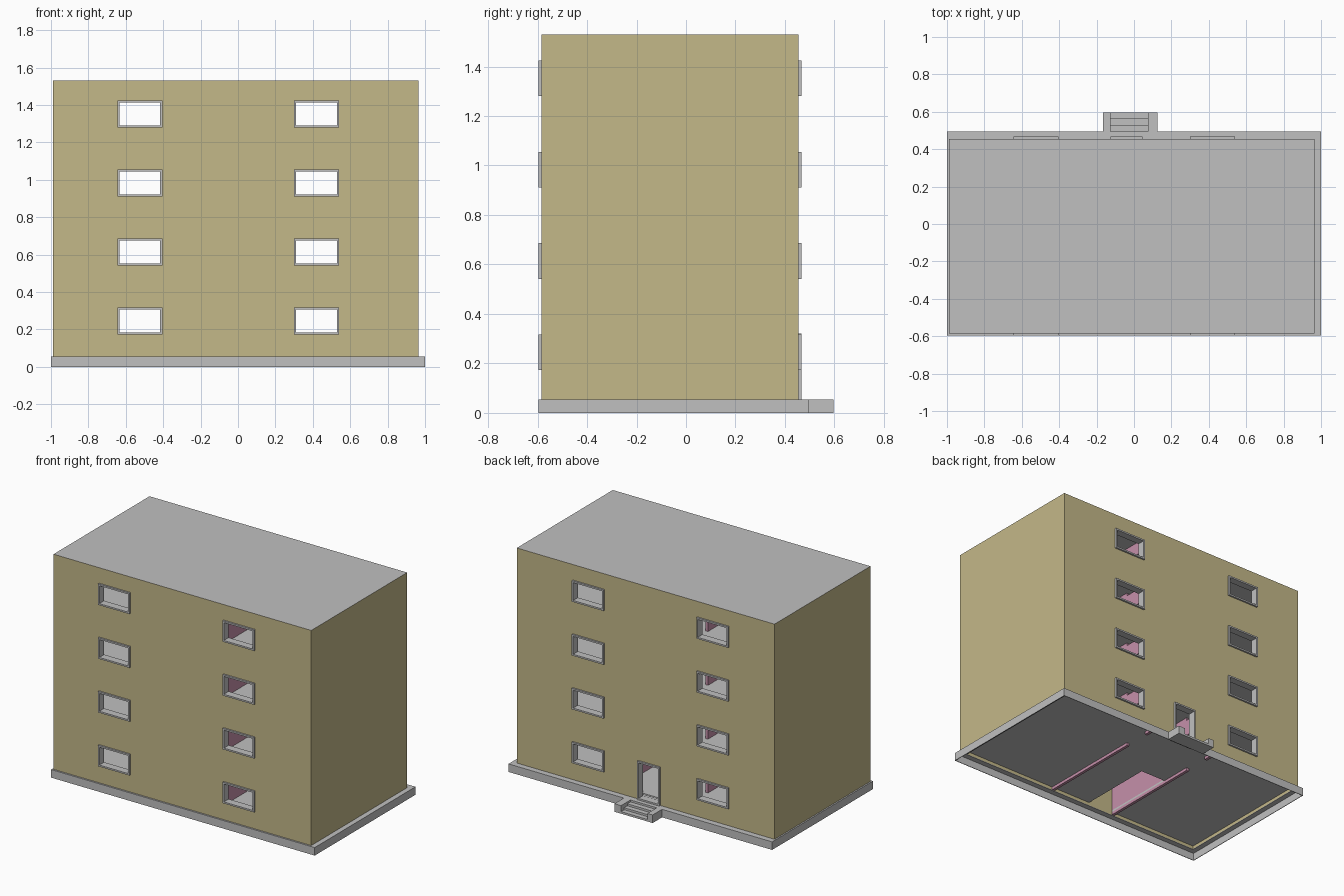
import bpy
import bmesh
from mathutils import Vector

cube = bpy.data.objects.get("Cube")
if cube:
    bpy.data.objects.remove(cube, do_unlink=True)


def material(name, rgb):
    m = bpy.data.materials.new(name)
    m.use_nodes = True
    m.diffuse_color = (*rgb, 1)
    m.node_tree.nodes["Principled BSDF"].inputs["Base Color"].default_value = (*rgb, 1)
    return m


SAND = material("sand wall", (0.55, 0.48, 0.25))
GREY = material("light grey", (0.53, 0.53, 0.53))
PINK = material("pink partition", (0.56, 0.28, 0.40))


def finish(name, bm, mat):
    mesh = bpy.data.meshes.new(name)
    bmesh.ops.recalc_face_normals(bm, faces=bm.faces)
    bm.to_mesh(mesh)
    bm.free()
    mesh.materials.append(mat)
    obj = bpy.data.objects.new(name, mesh)
    bpy.context.collection.objects.link(obj)
    return obj


def boxes(name, spans, mat):
    """One object made of boxes, each given by its x, y and z spans."""
    bm = bmesh.new()
    for span in spans:
        verts = bmesh.ops.create_cube(bm, size=1)["verts"]
        for v in verts:
            v.co = Vector([lo + (c + 0.5) * (hi - lo) for c, (lo, hi) in zip(v.co, span)])
    return finish(name, bm, mat)


def panel(name, u, v, holes, axis, span, mat):
    """Flat panel with rectangular holes, thick along the given axis."""
    us = sorted({*u, *(h[i] for h in holes for i in (0, 1))})
    vs = sorted({*v, *(h[i] for h in holes for i in (2, 3))})
    bm = bmesh.new()

    def place(a, b):
        co = [a, b]
        co.insert(axis, sum(span) / 2)
        return bm.verts.new(co)

    grid = [[place(a, b) for b in vs] for a in us]
    for i in range(len(us) - 1):
        for j in range(len(vs) - 1):
            a, b = (us[i] + us[i + 1]) / 2, (vs[j] + vs[j + 1]) / 2
            if not any(h[0] < a < h[1] and h[2] < b < h[3] for h in holes):
                bm.faces.new((grid[i][j], grid[i + 1][j], grid[i + 1][j + 1], grid[i][j + 1]))
    bmesh.ops.delete(bm, geom=[w for w in bm.verts if not w.link_faces], context='VERTS')
    obj = finish(name, bm, mat)
    mod = obj.modifiers.new("thickness", 'SOLIDIFY')
    mod.thickness = span[1] - span[0]
    mod.offset = 0
    return obj


# Main dimensions
X0, X1, Y0, Y1 = -0.99, 0.965, -0.585, 0.455
BASE, TOP, STOREY, WALL = 0.055, 1.53, 0.369, 0.03
ROOF = TOP - 0.02
BX, BY0, BY1 = 1.0, -0.597, 0.495

# Openings: x low, x high, z low, z high
windows = [(x, x + 0.24, 0.173 + k * STOREY, 0.317 + k * STOREY)
           for x in (-0.645, 0.3) for k in range(4)]
door = (-0.125, 0.045, BASE, 0.32)

# Outer walls
panel("front_wall", (X0, X1), (BASE, ROOF), windows, 1, (Y0, Y0 + WALL), SAND)
panel("back_wall", (X0, X1), (BASE, ROOF), windows + [door], 1, (Y1 - WALL, Y1), SAND)
for name, x in (("right_wall", X0), ("left_wall", X1 - WALL)):
    boxes(name, [((x, x + WALL), (Y0 + WALL, Y1 - WALL), (BASE, ROOF))], SAND)

# Flat roof with wall-coloured edges
roof = boxes("roof", [((X0, X1), (Y0, Y1), (ROOF, TOP))], GREY)
roof.data.materials.append(SAND)
for face in roof.data.polygons:
    face.material_index = 0 if abs(face.normal.z) > 0.5 else 1


# Window and door frames
def frame(name, opening, y):
    a, b, c, d = opening
    t = 0.011
    boxes(name, [((a, a + t), y, (c, d)), ((b - t, b), y, (c, d)),
                 ((a + t, b - t), y, (c, c + t)), ((a + t, b - t), y, (d - t, d))], GREY)


FRONT, BACK = (BY0, Y0 + 0.04), (Y1 - 0.04, Y1 + 0.012)
for n, w in enumerate(windows):
    frame(f"front_window_frame_{n}", w, FRONT)
    frame(f"back_window_frame_{n}", w, BACK)
frame("door_frame", door, BACK)

# Storey floors with the stairwell hole
inner_x, inner_y = (X0 + WALL, X1 - WALL), (Y0 + WALL, Y1 - WALL)
stairwell = (-0.28, -0.09, inner_y[0], -0.03)
for k in range(4):
    z = BASE + 0.02 + k * STOREY
    panel(f"floor_{k}", inner_x, inner_y, [stairwell], 2, (z, z + 0.012), GREY)

# Partitions either side of the stair hall, with a doorway on each storey
doorways = [(0.19, 0.37, BASE + k * STOREY, BASE + 0.26 + k * STOREY) for k in range(4)]
for name, x in (("right_partition", -0.3), ("left_partition", 0.2)):
    panel(name, inner_y, (BASE, ROOF), doorways, 0, (x, x + 0.02), PINK)

# Hollow plinth: thin skirt and the ledge around the walls
s = 0.004
boxes("plinth_skirt", [
    ((-BX, BX), (BY0, BY0 + s), (0, BASE)), ((-BX, BX), (BY1 - s, BY1), (0, BASE)),
    ((-BX, -BX + s), (BY0, BY1), (0, BASE)), ((BX - s, BX), (BY0, BY1), (0, BASE))], GREY)
panel("plinth_ledge", (-BX, BX), (BY0, BY1), [(*inner_x, *inner_y)], 2, (BASE - s, BASE), GREY)

# Entrance steps between two cheek walls
END = 0.597
boxes("step_cheeks", [((x0, x1), (BY1, END), (0, BASE))
                      for x0, x1 in ((-0.165, -0.125), (0.075, 0.125))], GREY)
boxes("entrance_steps", [((-0.125, 0.075), (BY1, END - 0.034 * k), (0.014 * k, 0.014 * (k + 1)))
                         for k in range(3)], GREY)
